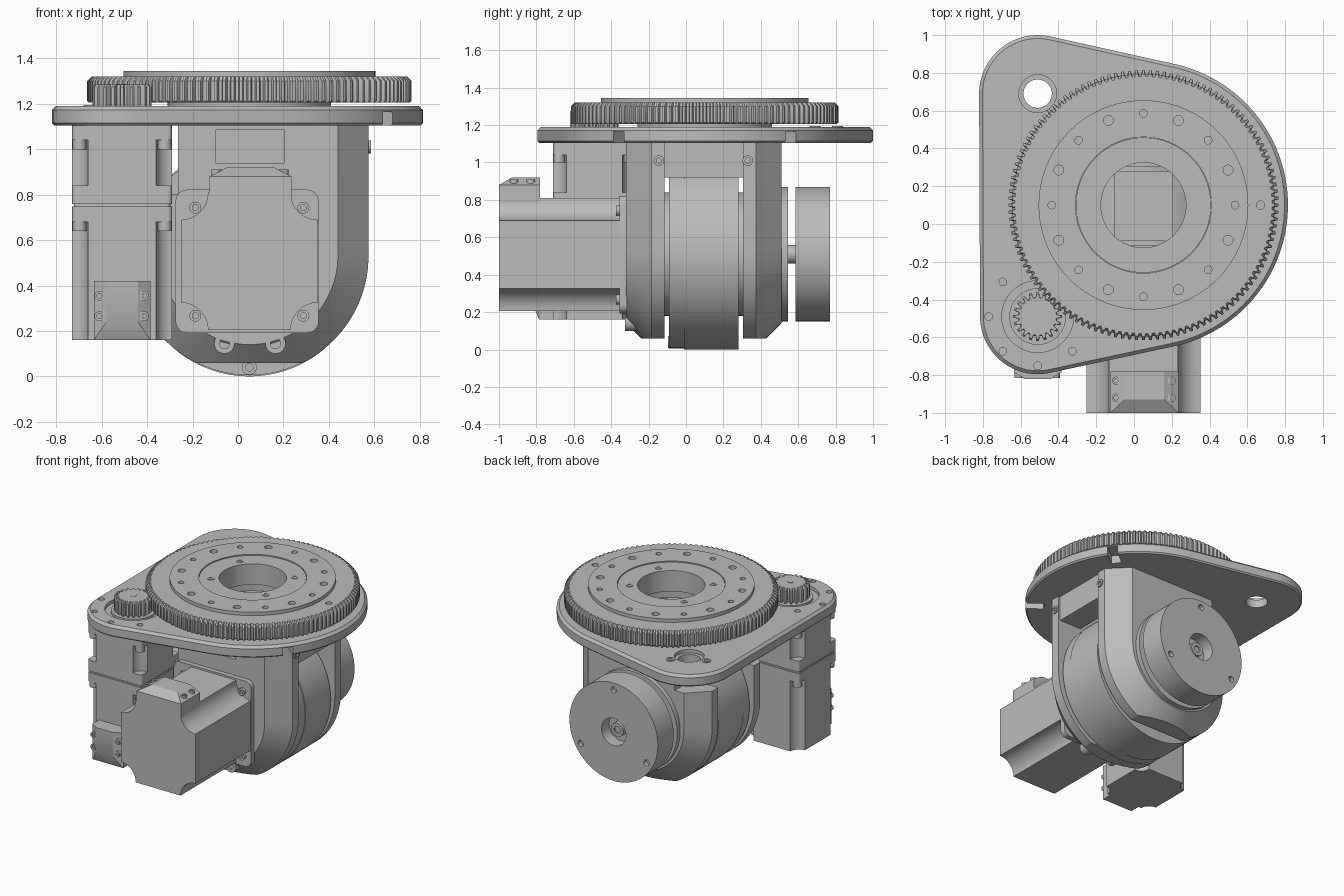
import bpy, bmesh
from math import sin, cos, pi, radians
from mathutils import geometry, Vector

cube = bpy.data.objects.get("Cube")
if cube:
    bpy.data.objects.remove(cube)

grey = bpy.data.materials.new("machined grey")
grey.use_nodes = True
GREY = (0.5, 0.5, 0.5, 1)
grey.diffuse_color = GREY
grey.node_tree.nodes["Principled BSDF"].inputs["Base Color"].default_value = GREY

AXES = {"x": lambda u, v, w: (w, u, v),
        "y": lambda u, v, w: (u, w, v),
        "z": lambda u, v, w: (u, v, w)}


def loft(name, sections, axis="z"):
    """Closed solid through (profile, height) sections along an axis."""
    bm = bmesh.new()
    rings = [[bm.verts.new(AXES[axis](u, v, w)) for u, v in prof] for prof, w in sections]
    n = len(rings[0])
    for a, b in zip(rings, rings[1:]):
        for i in range(n):
            j = (i + 1) % n
            bm.faces.new((a[i], a[j], b[j], b[i]))
    bm.faces.new(rings[0])
    bm.faces.new(rings[-1])
    bmesh.ops.recalc_face_normals(bm, faces=bm.faces)
    mesh = bpy.data.meshes.new(name)
    bm.to_mesh(mesh)
    bm.free()
    mesh.materials.append(grey)
    ob = bpy.data.objects.new(name, mesh)
    bpy.context.collection.objects.link(ob)
    return ob


def circle(u, v, r, n=64):
    return [(u + r * cos(2 * pi * i / n), v + r * sin(2 * pi * i / n)) for i in range(n)]


def rect(u0, u1, v0, v1):
    return [(u0, v0), (u1, v0), (u1, v1), (u0, v1)]


def prism(name, prof, w0, w1, axis="z"):
    return loft(name, [(prof, w0), (prof, w1)], axis)


def disc(name, c, r, w0, w1, axis="z", n=64):
    return prism(name, circle(*c, r, n), w0, w1, axis)


def cut(ob, *cutters):
    """Subtract each cutter, apply, and discard the cutter."""
    for c in cutters:
        mod = ob.modifiers.new("cut", "BOOLEAN")
        mod.operation, mod.solver, mod.object = "DIFFERENCE", "EXACT", c
        deps = bpy.context.evaluated_depsgraph_get()
        mesh = bpy.data.meshes.new_from_object(ob.evaluated_get(deps))
        ob.modifiers.clear()
        ob.data = mesh
        bpy.data.objects.remove(c)


def screw(name, c, r, base, top, axis="z"):
    """Cap screw with a hexagonal-style socket."""
    s = 1 if top > base else -1
    big, small = circle(*c, r, 24), circle(*c, r * 0.5, 24)
    loft(name, [(big, base), (big, top), (small, top), (small, top - s * 0.012)], axis)


def scooped(u, v, h, r, steps=8):
    """Square outline with concave round corners."""
    pts = []
    for q in range(4):
        cu, cv = [(1, 1), (-1, 1), (-1, -1), (1, -1)][q]
        for i in range(steps + 1):
            a = radians(270 + 90 * q) - pi / 2 * i / steps
            pts.append((u + cu * h + r * cos(a), v + cv * h + r * sin(a)))
    return pts


def rounded(u, v, h, r):
    pts = []
    for q, (cu, cv) in enumerate([(1, 1), (-1, 1), (-1, -1), (1, -1)]):
        for i in range(7):
            a = pi / 2 * (q + i / 6)
            pts.append((u + cu * (h - r) + r * cos(a), v + cv * (h - r) + r * sin(a)))
    return pts


def gear(c, teeth, root, tip):
    pts = []
    for i in range(teeth):
        for f, r in ((-.32, root), (-.17, tip), (.17, tip), (.32, root)):
            a = 2 * pi * (i + f) / teeth
            pts.append((c[0] + r * cos(a), c[1] + r * sin(a)))
    return pts


def polar(c, r, deg):
    return c[0] + r * cos(radians(deg)), c[1] + r * sin(radians(deg))


HUB, PIN, CORNER = (0.05, 0.10), (-0.51, -0.49), (-0.51, 0.69)
DRUM = (0.05, 0.51)

# Teardrop base plate: hull round three circles, with chamfered rim
def plate_points(off):
    return (circle(*HUB, 0.765 - off, 128) + circle(*PIN, 0.305 - off, 96)
            + circle(*CORNER, 0.31 - off, 96))

order = geometry.convex_hull_2d([Vector(p) for p in plate_points(0)])
def rim(off):
    pts = plate_points(off)
    return [pts[i] for i in order]

plate = loft("base_plate", [(rim(.01), 1.105), (rim(0), 1.115), (rim(0), 1.172), (rim(.018), 1.19)])
cut(plate, disc("c", HUB, 0.3, 1, 1.3), disc("c", PIN, 0.19, 1.165, 1.3),
    disc("c", CORNER, 0.1, 1.165, 1.3), disc("c", CORNER, 0.075, 1, 1.3))
for deg in (135, 180, 225, 270, 315):
    cut(plate, disc("c", polar(PIN, 0.26, deg), 0.02, 1.15, 1.3, n=20))
for deg in (-37, 37):
    ends = [(polar(HUB, r, deg), r) for r in (0.64, 0.85)]
    (a, _), (b, _) = ends
    du, dv = -0.035 * sin(radians(deg)), 0.035 * cos(radians(deg))
    slot = [(a[0] - du, a[1] - dv), (b[0] - du, b[1] - dv), (b[0] + du, b[1] + dv), (a[0] + du, a[1] + dv)]
    cut(plate, prism("c", slot, 1.0, 1.165))
for p in ((-0.44, 0.81), (-0.65, 0.69)):
    screw("plate_screw", p, 0.03, 1.18, 1.195)

# Large ring gear with hub, top flange and inner ring
hub = disc("gear_hub", HUB, 0.36, 1.185, 1.207)
big = loft("ring_gear", [(gear(HUB, 120, .688, .705), 1.205), (gear(HUB, 120, .695, .715), 1.213),
                         (gear(HUB, 120, .695, .715), 1.30), (gear(HUB, 120, .68, .695), 1.32)])
cut(hub, disc("c", HUB, 0.225, 1, 1.5))
cut(big, disc("c", HUB, 0.225, 1, 1.5), disc("c", (0.67, 0.10), 0.022, 1.29, 1.4, n=20))
flange = disc("top_flange", HUB, 0.555, 1.318, 1.345, n=96)
cut(flange, disc("c", HUB, 0.36, 1.2, 1.5))
for i in range(16):
    r = 0.026 if i % 2 else 0.02
    cut(flange, disc("c", polar(HUB, 0.485, i * 22.5), r, 1.2, 1.5, n=20))
inner = disc("inner_ring", HUB, 0.358, 1.318, 1.338)
cut(inner, disc("c", HUB, 0.225, 1, 1.5))
for deg in (37, 143, 217, 323):
    screw("ring_screw", polar(HUB, 0.28, deg), 0.024, 1.33, 1.342)

# Drive pinion
disc("pinion_collar", PIN, 0.15, 1.15, 1.18)
loft("pinion", [(gear(PIN, 20, .098, .122), 1.175), (gear(PIN, 20, .104, .13), 1.19),
                (gear(PIN, 20, .104, .13), 1.275), (gear(PIN, 20, .098, .12), 1.285)])
disc("pinion_shaft", PIN, 0.02, 1.27, 1.288, n=20)

# Vertical motor and its gearbox
prism("gearbox_top", rounded(*PIN, 0.22, 0.02), 1.04, 1.105)
prism("gearbox_body", scooped(*PIN, 0.22, 0.07), 0.84, 1.04)
prism("gearbox_base", rounded(*PIN, 0.22, 0.02), 0.76, 0.84)
prism("motor_seam", rounded(*PIN, 0.212, 0.02), 0.745, 0.76)
prism("motor_flange", rounded(*PIN, 0.22, 0.02), 0.68, 0.748)
prism("vertical_motor", scooped(*PIN, 0.22, 0.07), 0.16, 0.68)
for sx in (-1, 1):
    for sy in (-1, 1):
        for z in (0.64, 1.0):
            disc("gearbox_bolt", (PIN[0] + sx * .188, PIN[1] + sy * .188), 0.03, z, z + 0.04, n=20)
loft("vertical_motor_plug", [(rect(-.635, -.385, .16, .42), -.70), (rect(-.635, -.385, .16, .42), -.785),
                             (rect(-.58, -.44, .24, .42), -.82)], "y")
for x in (-0.61, -0.415):
    for z in (0.265, 0.355):
        screw("plug_screw", (x, z), 0.022, -0.78, -0.815, "y")

# Yoke: two U-shaped cheeks with chamfered outer edges
def cheek_outline(r):
    arc = [(0.05 + r * cos(pi * i / 32), 0.53 - r * sin(pi * i / 32)) for i in range(33)]
    return [(0.05 + r, 1.105)] + arc + [(0.05 - r, 1.105)]

for name, mid in (("front_cheek", -1), ("rear_cheek", 1)):
    ys = [0.095 + mid * d for d in (0.21, 0.28, 0.415)]
    cheek = loft(name, list(zip([cheek_outline(r) for r in (.525, .525, .39)], ys)), "y")
    cut(cheek, prism("c", rect(-1, 1, -.2, .06), -1, 1, "y"),
        prism("c", rect(-1, -.265, .8, 1.3), -1, 1, "y"))
    if mid < 0:
        cut(cheek, prism("c", rect(-.1, .205, .94, 1.085), -1, 0, "y"))
prism("yoke_bridge", rect(0.38, 0.56, -0.12, 0.31), 0.92, 1.105)
for y in (-0.145, 0.33):
    screw("bridge_screw", (y, 1.01), 0.028, 0.565, 0.585, "x")
for x in (-0.06, 0.165):
    screw("cheek_screw", (x, 0.145), 0.045, -0.25, -0.325, "y")

# Rotating drum between the cheeks
drum = disc("drum", DRUM, 0.51, -0.012, 0.28, "y", 96)
lip = disc("drum_lip", DRUM, 0.505, -0.09, -0.012, "y", 96)
for part in (drum, lip):
    cut(part, prism("c", rect(-.1, .205, .94, 1.3), -1, 1, "y"))
disc("drum_bearing", DRUM, 0.33, -0.13, 0.32, "y")
screw("drum_screw", (0.05, 0.04), 0.033, -0.08, -0.097, "y")

# Rear bearing cap, shaft and end disc
disc("rear_cap", DRUM, 0.36, 0.50, 0.545, "y", 96)
disc("rear_shaft", DRUM, 0.05, 0.54, 0.72, "y", 32)
end = disc("end_disc", DRUM, 0.36, 0.585, 0.77, "y", 96)
cut(end, disc("c", DRUM, 0.1, 0.68, 1, "y", 40))
for deg in (90, 210, 330):
    cut(end, disc("c", polar(DRUM, 0.31, deg), 0.022, 0.74, 1, "y", 20))
screw("shaft_end", DRUM, 0.05, 0.67, 0.73, "y")

# Horizontal front motor
MOTOR = (0.05, 0.507)
prism("front_motor_flange", rounded(0.04, 0.507, 0.315, 0.05), -0.355, -0.315, "y")
prism("front_motor", scooped(*MOTOR, 0.302, 0.12), -1.0, -0.35, "y")
for sx in (-1, 1):
    for sz in (-1, 1):
        screw("front_motor_screw", (0.05 + sx * .238, 0.505 + sz * .238), 0.026, -0.35, -0.375, "y")
loft("front_motor_plug", [(rect(-.125, .235, -1, -.78), 0.78), (rect(-.125, .235, -1, -.78), 0.88),
                          (rect(-.05, .16, -.93, -.78), 0.92)])
for x in (-0.095, 0.2):
    for y in (-0.92, -0.83):
        screw("front_plug_screw", (x, y), 0.022, 0.87, 0.91)

# Smooth shading on curved walls, sharp edges kept
for ob in bpy.context.scene.objects:
    if ob.type == "MESH":
        ob.select_set(True)
        bpy.context.view_layer.objects.active = ob
bpy.ops.object.shade_smooth_by_angle(angle=radians(25))
